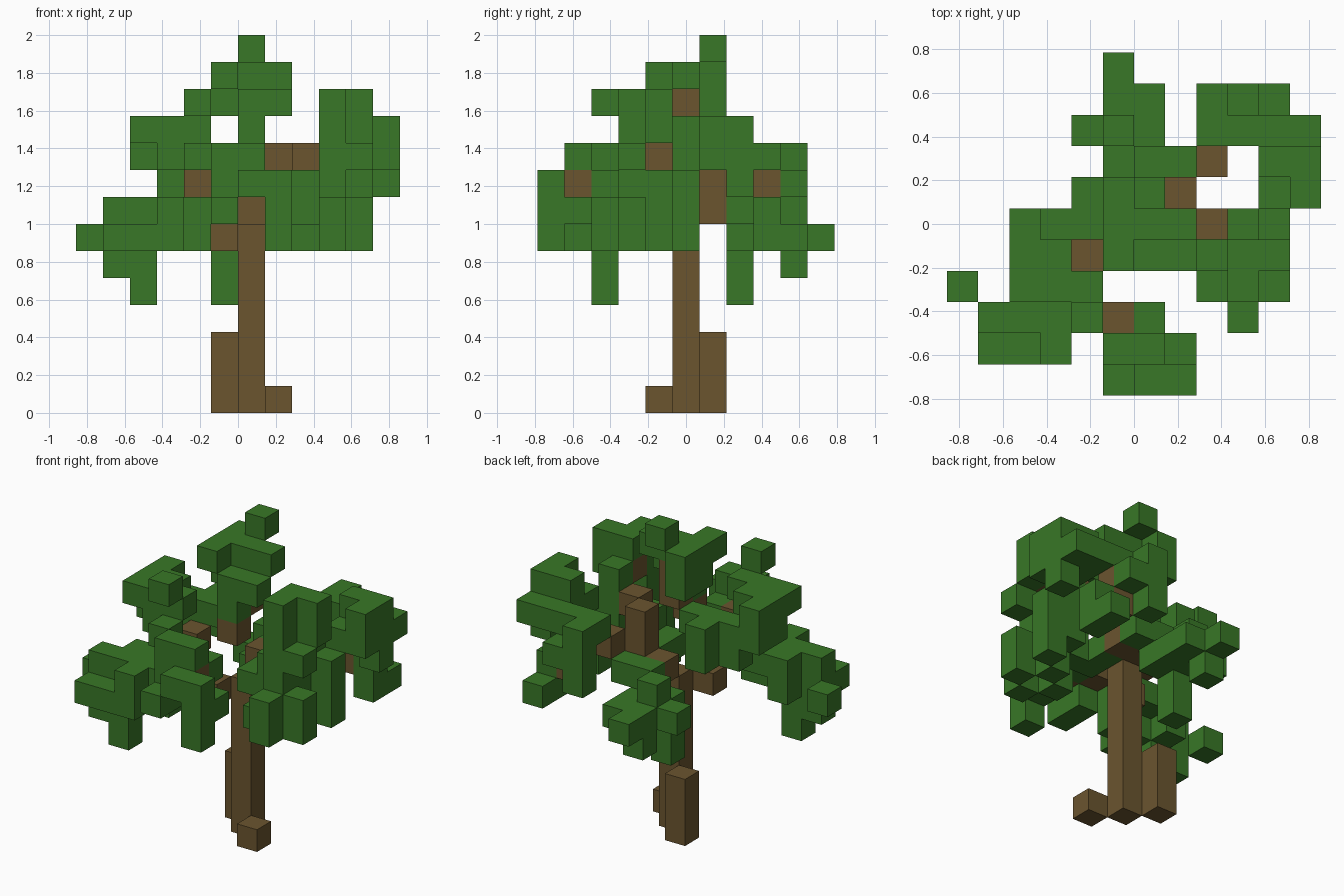
import bpy
import bmesh
import math
from mathutils import Vector

if "Cube" in bpy.data.objects:
    bpy.data.objects.remove(bpy.data.objects["Cube"], do_unlink=True)

UNIT = 1 / 7  # edge length of one block


def make_material(name, colour):
    mat = bpy.data.materials.new(name)
    mat.use_nodes = True
    mat.diffuse_color = colour
    mat.node_tree.nodes["Principled BSDF"].inputs["Base Color"].default_value = colour
    return mat


bark = make_material("bark_brown", (0.145, 0.09, 0.028, 1))
leaf = make_material("leaf_green", (0.04, 0.185, 0.02, 1))


def box(x, y, z, wide=1, deep=1, tall=1):
    """Set of grid cells filling a block whose lowest cell is x, y, z."""
    return {(x + i, y + j, z + k)
            for i in range(wide) for j in range(deep) for k in range(tall)}


def build(name, mat, *boxes):
    """Join boxes into one mesh that keeps only the outer faces."""
    cells = set().union(*boxes)
    bm = bmesh.new()
    for cell in cells:
        centre = Vector(cell) + Vector((0.5, 0, 0.5))
        for axis in range(3):
            for sign in (-1, 1):
                step = [0, 0, 0]
                step[axis] = sign
                if tuple(c + s for c, s in zip(cell, step)) in cells:
                    continue
                normal = Vector(step)
                u = Vector((normal.y, normal.z, normal.x))
                v = normal.cross(u)
                corners = [centre + (normal + a * u + b * v) / 2
                           for a, b in ((-1, -1), (1, -1), (1, 1), (-1, 1))]
                bm.faces.new([bm.verts.new(p * UNIT) for p in corners])
    bmesh.ops.remove_doubles(bm, verts=bm.verts, dist=UNIT / 100)
    bmesh.ops.dissolve_limit(bm, angle_limit=math.radians(1),
                             verts=bm.verts, edges=bm.edges)
    mesh = bpy.data.meshes.new(name)
    bm.to_mesh(mesh)
    bm.free()
    mesh.materials.append(mat)
    obj = bpy.data.objects.new(name, mesh)
    bpy.context.collection.objects.link(obj)


# Trunk and roots
build("trunk", bark, box(0, 0, 0, tall=7))
build("tall_root", bark, box(-1, 1, 0, tall=3))
build("short_root", bark, box(1, -1, 0))

# Branches
build("main_branch", bark, box(0, 1, 7), box(1, 1, 7, tall=3))
build("top_branch", bark, box(0, 0, 10, tall=2))
build("left_branch", bark, box(2, 0, 9), box(3, -1, 10))
build("back_branch", bark, box(2, 2, 8), box(3, 3, 7, tall=2))
build("right_branch", bark, box(0, -1, 9), box(-2, -1, 8))
build("low_branch", bark, box(-1, -1, 6))
build("front_branch", bark, box(-1, -3, 8), box(0, -4, 8))

# Crown top
build("top_leaves", leaf,
      box(0, 1, 13),
      box(-1, -1, 12, deep=3), box(0, 0, 12, wide=2),
      box(-1, 0, 11, deep=2),
      box(0, -1, 11, wide=2), box(0, -1, 10))

# Tall clump on the left front, open around its branch
build("left_leaves", leaf,
      box(3, -2, 7, tall=5), box(3, -1, 11), box(4, -1, 10, tall=2),
      box(4, -2, 9), box(3, 0, 9, tall=2))
build("low_left_leaves", leaf,
      box(4, -2, 6, tall=2), box(3, -3, 6, tall=2), box(2, -2, 6),
      box(3, -1, 6, tall=3), box(3, 0, 7, tall=2), box(4, 0, 6, tall=3),
      box(2, -1, 7, tall=2), box(1, -1, 7, deep=2))

# Front clump
build("front_leaves", leaf,
      box(-1, -4, 9, wide=2), box(0, -5, 8, wide=2),
      box(1, -5, 6, tall=2), box(1, -4, 7),
      box(-1, -5, 7), box(-1, -4, 7, tall=2), box(0, -3, 8))

# Low clump on the right front
build("low_right_leaves", leaf,
      box(-5, -4, 6, wide=2), box(-3, -4, 6, tall=2),
      box(-5, -3, 5, tall=3), box(-4, -3, 4, tall=4),
      box(-3, -3, 6, wide=2, tall=2), box(-6, -2, 6),
      box(-4, -2, 6, tall=2), box(-3, -2, 7, wide=2))

# High clump on the right
build("high_right_leaves", leaf,
      box(-2, -3, 11), box(-2, -3, 9),
      box(-4, -2, 10, deep=3), box(-3, -2, 10, deep=2), box(-2, -2, 10),
      box(-4, -1, 9, deep=2), box(-3, -2, 9), box(-3, 0, 9, wide=3),
      box(-3, 0, 8), box(-2, 1, 8, tall=2))

# Clump on the left back
build("left_back_leaves", leaf,
      box(5, 1, 9, tall=2), box(5, 2, 8, tall=3), box(5, 3, 9),
      box(4, 1, 9, deep=2), box(4, 2, 10),
      box(2, 3, 9, wide=3), box(2, 4, 7, tall=3),
      box(3, 4, 8), box(4, 3, 7), box(4, 3, 6, deep=2))

# Low clump at the back
build("back_leaves", leaf,
      box(-1, 2, 4, tall=3), box(-1, 3, 6, tall=2), box(-2, 3, 6),
      box(-1, 4, 5, tall=2), box(-1, 5, 6),
      box(0, 2, 6, deep=3), box(0, 2, 7, wide=2))
